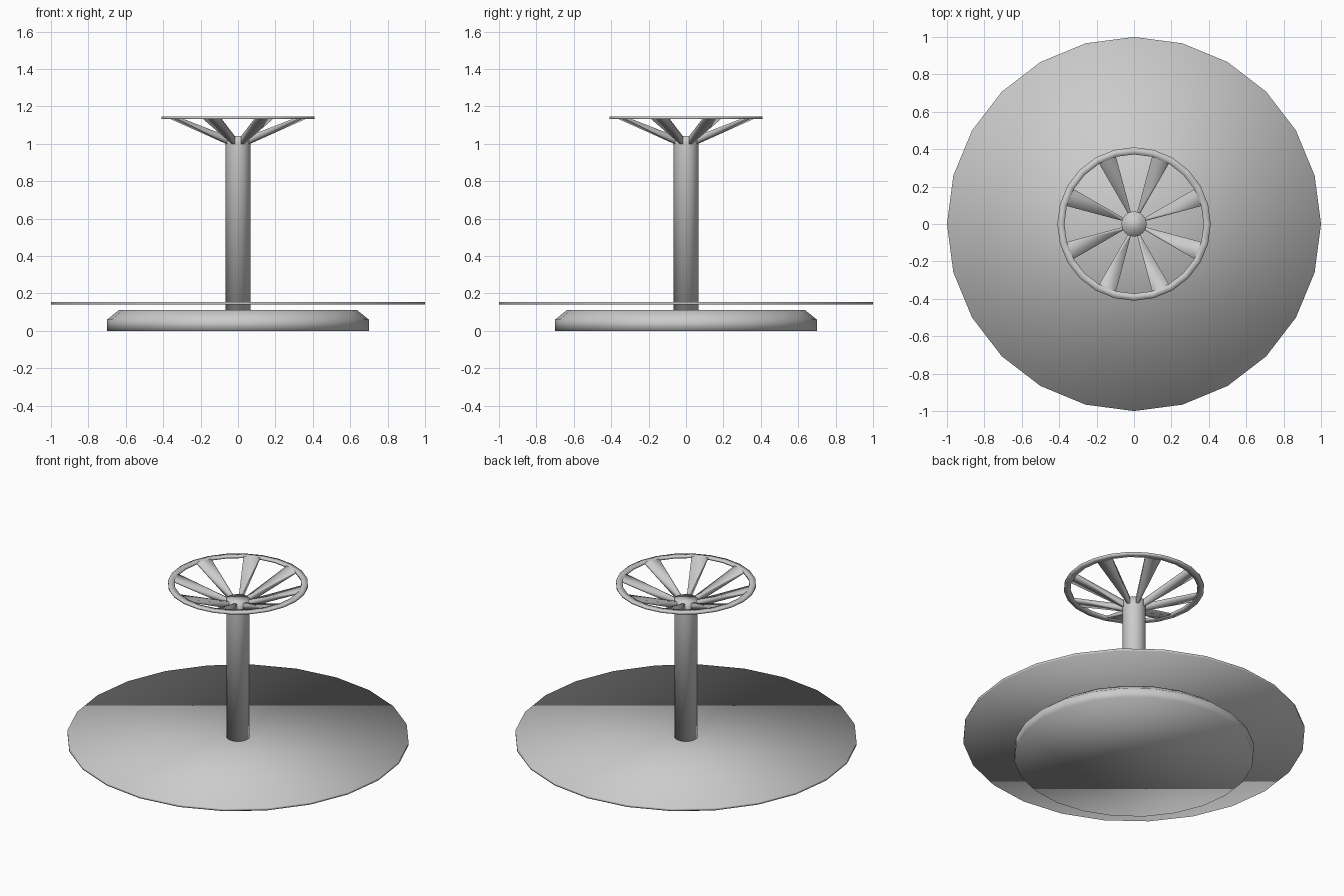
import bpy, bmesh, math

if "Cube" in bpy.data.objects:
    bpy.data.objects.remove(bpy.data.objects["Cube"])

SIDES = 24
STEP = 2 * math.pi / SIDES


def finish(name, bm):
    bmesh.ops.recalc_face_normals(bm, faces=bm.faces)
    mesh = bpy.data.meshes.new(name)
    bm.to_mesh(mesh)
    bm.free()
    for p in mesh.polygons:
        p.use_smooth = True
    obj = bpy.data.objects.new(name, mesh)
    bpy.context.collection.objects.link(obj)
    return obj


def lathe(name, profile, closed=False):
    """Spin (radius, z) points; open profiles get flat caps at both ends."""
    bm = bmesh.new()
    rings = [[bm.verts.new((r * math.cos(i * STEP), r * math.sin(i * STEP), z))
              for i in range(SIDES)] for r, z in profile]
    pairs = list(zip(rings, rings[1:]))
    if closed:
        pairs.append((rings[-1], rings[0]))
    else:
        bm.faces.new(rings[0])
        bm.faces.new(rings[-1])
    for a, b in pairs:
        for i in range(SIDES):
            j = (i + 1) % SIDES
            bm.faces.new((a[i], a[j], b[j], b[i]))
    return finish(name, bm)


# Bevelled foot, thin platform and central column
lathe("base", [(0.70, 0), (0.70, 0.06), (0.635, 0.113)])
lathe("platform", [(1.0, 0.14), (1.0, 0.155)])
lathe("column", [(0.067, 0.10), (0.067, 1.0), (0.067, 1.042)])

# Flat wheel rim
lathe("wheel_rim", [(0.372, 1.132), (0.41, 1.132), (0.41, 1.145), (0.372, 1.145)], closed=True)

# Eight wedge spokes, each one rim segment wide, rising from hub to rim
bm = bmesh.new()
for k in range(8):
    a0, a1 = (3 * k + 1) * STEP, (3 * k + 2) * STEP

    def section(r, z0, z1):
        return [bm.verts.new((r * math.cos(a), r * math.sin(a), z))
                for a, z in ((a0, z0), (a1, z0), (a1, z1), (a0, z1))]

    inner = section(0.067, 1.0, 1.042)
    outer = section(0.372, 1.132, 1.145)
    for i in range(4):
        j = (i + 1) % 4
        bm.faces.new((inner[i], inner[j], outer[j], outer[i]))
finish("wheel_spokes", bm)
